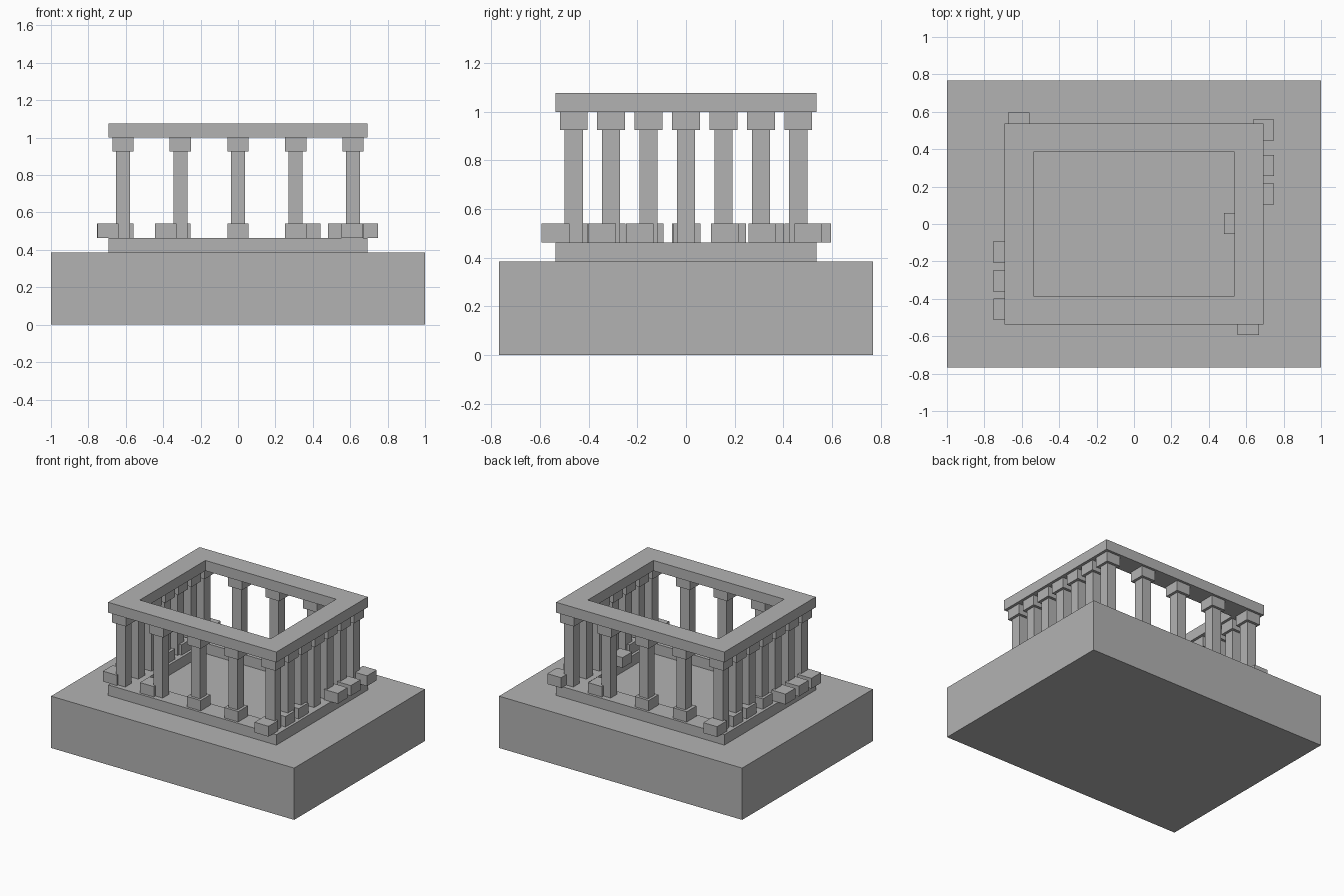
import bpy, bmesh

stone = bpy.data.materials.new("grey_stone")
stone.diffuse_color = (0.45, 0.45, 0.45, 1)


def finish(bm, name):
    bmesh.ops.recalc_face_normals(bm, faces=bm.faces)
    mesh = bpy.data.meshes.new(name)
    bm.to_mesh(mesh)
    bm.free()
    mesh.materials.append(stone)
    bpy.context.collection.objects.link(bpy.data.objects.new(name, mesh))


def box(name, x, y, hx, hy, z0, z1):
    bm = bmesh.new()
    bmesh.ops.create_cube(bm, size=2)
    for v in bm.verts:
        v.co = (x + v.co.x * hx, y + v.co.y * hy, z0 if v.co.z < 0 else z1)
    finish(bm, name)


def ring(name, ox, oy, ix, iy, z0, z1):
    """Rectangular frame with an open middle."""
    bm = bmesh.new()
    corners = [(-1, -1), (1, -1), (1, 1), (-1, 1)]
    section = [(ox, oy, z0), (ox, oy, z1), (ix, iy, z1), (ix, iy, z0)]
    loops = [[bm.verts.new((sx * hx, sy * hy, z)) for hx, hy, z in section]
             for sx, sy in corners]
    for i in range(4):
        a, b = loops[i], loops[(i + 1) % 4]
        for j in range(4):
            k = (j + 1) % 4
            bm.faces.new((a[j], b[j], b[k], a[k]))
    finish(bm, name)


# podium, step frame and top beam frame
box("podium", 0, 0, 1.0, 0.768, 0, 0.385)
ring("step_frame", 0.692, 0.537, 0.538, 0.385, 0.385, 0.463)
ring("top_beam_frame", 0.692, 0.537, 0.538, 0.385, 1.0, 1.077)

# column position, then the shifted centre of its foot block
columns = [
    # front row
    (-0.615, -0.462, -0.695, -0.456), (-0.308, -0.462, -0.386, -0.462),
    (0, -0.462, 0, -0.462), (0.308, -0.462, 0.308, -0.462),
    (0.615, -0.462, 0.61, -0.537),
    # right side
    (0.615, -0.308, 0.615, -0.345), (0.615, -0.154, 0.615, -0.19),
    (0.615, 0, 0.537, 0.003), (0.615, 0.154, 0.692, 0.16),
    (0.615, 0.308, 0.692, 0.313),
    # back row
    (0.615, 0.462, 0.692, 0.503), (0.308, 0.462, 0.385, 0.462),
    (0, 0.462, 0, 0.462), (-0.308, 0.462, -0.312, 0.462),
    (-0.615, 0.462, -0.617, 0.54),
    # left side
    (-0.615, 0.308, -0.615, 0.345), (-0.615, 0.154, -0.615, 0.19),
    (-0.615, 0, -0.615, 0), (-0.615, -0.154, -0.697, -0.15),
    (-0.615, -0.308, -0.697, -0.305),
]
for i, (x, y, fx, fy) in enumerate(columns):
    box(f"column_shaft_{i}", x, y, 0.0375, 0.0375, 0.463, 1.0)
    box(f"column_capital_{i}", x, y, 0.057, 0.057, 0.925, 1.0)
    box(f"column_foot_{i}", fx, fy, 0.057, 0.057, 0.463, 0.54)
